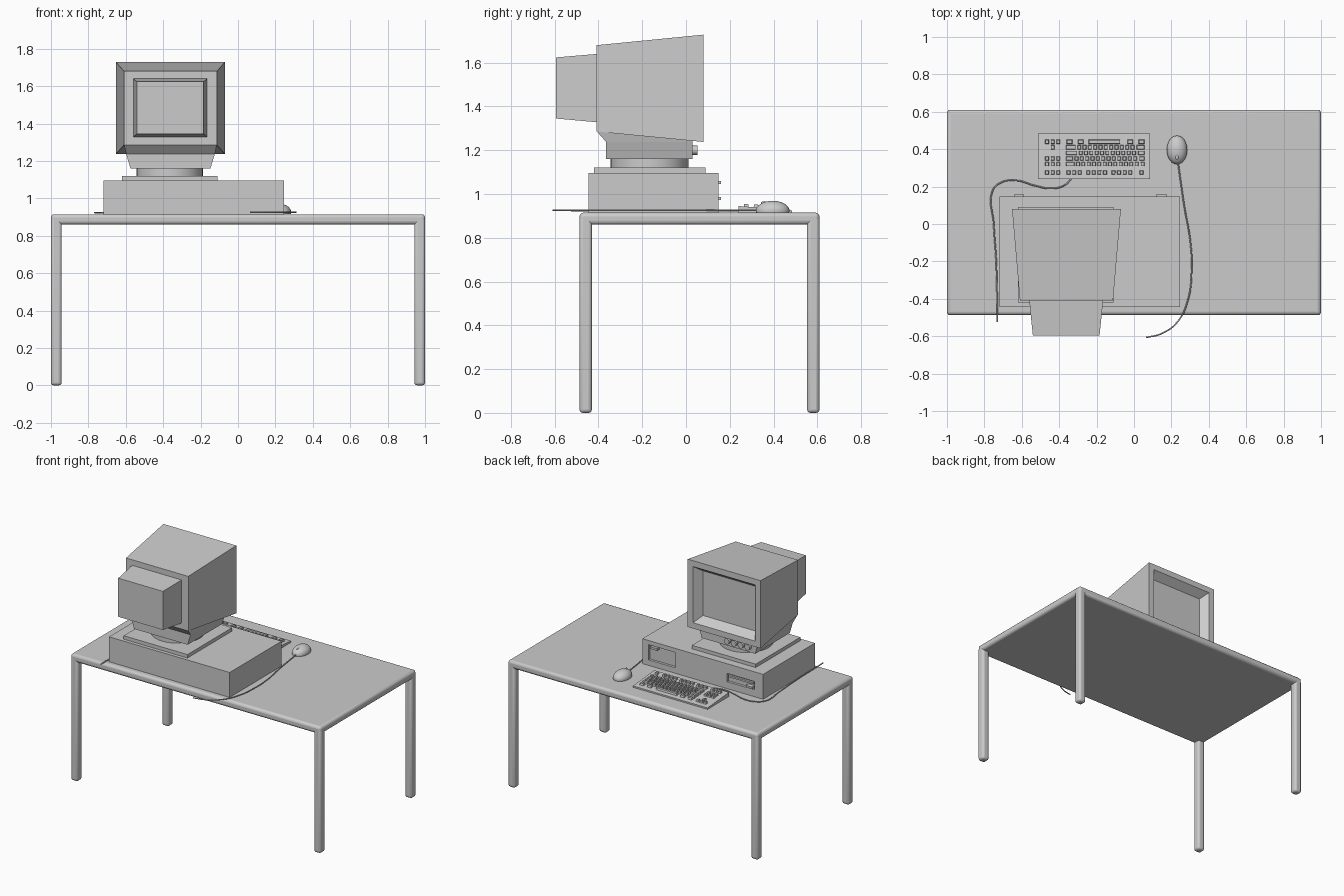
import bpy, bmesh, math
from mathutils import Vector

if "Cube" in bpy.data.objects:
    bpy.data.objects.remove(bpy.data.objects["Cube"])

def finish(name, bm, bevel=0, segs=3, smooth=False):
    bmesh.ops.recalc_face_normals(bm, faces=bm.faces)
    me = bpy.data.meshes.new(name)
    bm.to_mesh(me)
    bm.free()
    ob = bpy.data.objects.new(name, me)
    bpy.context.collection.objects.link(ob)
    if bevel:
        m = ob.modifiers.new("round", 'BEVEL')
        m.width, m.segments = bevel, segs
    if smooth:
        bpy.ops.object.select_all(action='DESELECT')
        ob.select_set(True)
        bpy.context.view_layer.objects.active = ob
        bpy.ops.object.shade_smooth_by_angle(angle=math.radians(40))
    return ob

def loft(name, rings, **kw):
    bm = bmesh.new()
    loops = [[bm.verts.new(p) for p in r] for r in rings]
    for a, b in zip(loops, loops[1:]):
        n = len(a)
        for i in range(n):
            bm.faces.new((a[i], a[(i+1) % n], b[(i+1) % n], b[i]))
    bm.faces.new(loops[0])
    bm.faces.new(loops[-1])
    return finish(name, bm, **kw)

def rect_z(x0, x1, y0, y1, z):
    return [(x0, y0, z), (x1, y0, z), (x1, y1, z), (x0, y1, z)]

def rect_y(x0, x1, z0, z1, y):
    return [(x0, y, z0), (x1, y, z0), (x1, y, z1), (x0, y, z1)]

def box(name, x0, x1, y0, y1, z0, z1, **kw):
    return loft(name, [rect_z(x0, x1, y0, y1, z0), rect_z(x0, x1, y0, y1, z1)], **kw)

def cylinder(name, c, r, h, axis='z', n=32):
    rings = []
    for d in (0, h):
        ring = []
        for i in range(n):
            a = 2*math.pi*i/n
            u, v = r*math.cos(a), r*math.sin(a)
            off = (u, v, d) if axis == 'z' else (u, d, v)
            ring.append(tuple(Vector(c) + Vector(off)))
        rings.append(ring)
    return loft(name, rings, smooth=True)

def cable(name, pts, z):
    cu = bpy.data.curves.new(name, 'CURVE')
    cu.dimensions, cu.bevel_depth, cu.bevel_resolution = '3D', 0.004, 2
    cu.use_fill_caps = True
    s = cu.splines.new('BEZIER')
    s.bezier_points.add(len(pts) - 1)
    for b, (x, y) in zip(s.bezier_points, pts):
        b.co = (x, y, z)
        b.handle_left_type = b.handle_right_type = 'AUTO'
    ob = bpy.data.objects.new(name, cu)
    bpy.context.collection.objects.link(ob)

# Desk
box("desk_top", -1, 1, -0.487, 0.61, 0.86, 0.915, bevel=0.018, smooth=True)
for sx, xs in (("left", -1), ("right", 0.943)):
    for sy, ys in (("front", -0.487), ("back", 0.553)):
        box(f"{sy}_{sx}_leg", xs, xs+0.057, ys, ys+0.057, 0, 0.9, bevel=0.016, smooth=True)

# Computer case with a wide drive bay and a floppy drive
case = box("computer_case", -0.72, 0.245, -0.445, 0.148, 0.915, 1.095)
for name, x0, x1, z0, z1 in (("bay_cutter", -0.02, 0.195, 0.955, 1.065),
                             ("floppy_cutter", -0.65, -0.43, 0.965, 1.025)):
    cut = box(name, x0, x1, 0.13, 0.2, z0, z1)
    cut.hide_render = cut.hide_viewport = True
    cut.display_type = 'WIRE'
    m = case.modifiers.new(name, 'BOOLEAN')
    m.object, m.operation, m.solver = cut, 'DIFFERENCE', 'EXACT'
box("floppy_slot_lip", -0.64, -0.44, 0.125, 0.145, 1.0, 1.012)
box("floppy_button", -0.64, -0.59, 0.125, 0.16, 0.972, 0.986)
box("bay_latch", 0.12, 0.175, 0.125, 0.16, 1.045, 1.06)

# Monitor stand
box("monitor_base", -0.62, -0.11, -0.42, 0.09, 1.095, 1.12)
cylinder("swivel_neck", (-0.365, -0.167, 1.115), 0.178, 0.05)

# Monitor: housing with recessed screen, rear tube cover and chin
loft("monitor_housing", [
    rect_y(-0.61, -0.112, 1.285, 1.68, -0.408),
    rect_y(-0.652, -0.07, 1.238, 1.728, 0.08),
    rect_y(-0.61, -0.112, 1.28, 1.686, 0.08),
    rect_y(-0.568, -0.154, 1.322, 1.645, 0.025)])
loft("tube_cover", [
    rect_y(-0.56, -0.165, 1.328, 1.64, -0.407),
    rect_y(-0.541, -0.184, 1.345, 1.624, -0.595)])
loft("monitor_chin", [
    rect_z(-0.575, -0.147, -0.365, 0.03, 1.16),
    rect_z(-0.598, -0.124, -0.365, 0.03, 1.238),
    rect_z(-0.609, -0.113, -0.407, 0.03, 1.285)])
for i in range(4):
    cylinder(f"knob_{i}", (-0.36 - 0.055*i, 0.025, 1.2), 0.021, 0.027, 'y', 16)

# Keyboard body, sloping down towards the user
def slope(y):
    return 0.945 - (y - 0.24)*0.08
x0, x1 = -0.512, 0.085
loft("keyboard_body", [[(x, 0.24, 0.915), (x, 0.485, 0.915), (x, 0.485, slope(0.485)),
                        (x, 0.24, slope(0.24))] for x in (x0, x1)])

# Keys: x centre, y centre, width
keys = []
for x in (0.04, -0.02, -0.05, -0.08, -0.11, -0.155, -0.185, -0.215, -0.245,
          -0.29, -0.32, -0.35, -0.405, -0.435, -0.465):
    keys.append((x, 0.275, 0.021))
for r, y in enumerate((0.32, 0.35, 0.38, 0.41)):
    shift = (0, 0.008, 0.014, 0.022)[r]
    keys.append((0.046 - shift/2, y, 0.021 + shift))
    n = 12 - (r > 1)
    for i in range(n):
        keys.append((0.014 - shift - 0.0285*i, y, 0.021))
    end = 0.014 - shift - 0.0285*(n - 1) - 0.018
    keys.append(((end - 0.365)/2, y, end + 0.365))
for x, w in ((0.04, 0.032), (-0.02, 0.032), (-0.158, 0.17), (-0.285, 0.032), (-0.345, 0.032)):
    keys.append((x, 0.44, w))
for x in (-0.405, -0.435, -0.465):
    keys += [(x, y, 0.021) for y in (0.32, 0.35, 0.44)]
keys.append((-0.435, 0.41, 0.021))
bm = bmesh.new()
for x, y, w in keys:
    z = slope(y)
    lo = [bm.verts.new(p) for p in rect_z(x-w/2, x+w/2, y-0.012, y+0.012, z-0.004)]
    hi = [bm.verts.new(p) for p in rect_z(x-w/2+0.003, x+w/2-0.003, y-0.009, y+0.009, z+0.013)]
    bm.faces.new(hi)
    for i in range(4):
        j = (i+1) % 4
        bm.faces.new((lo[i], lo[j], hi[j], hi[i]))
    bm.faces.new(lo[::-1])
finish("keyboard_keys", bm)

# Mouse: flattened half ellipsoid with a small button
def ellipsoid(name, c, r):
    bm = bmesh.new()
    bmesh.ops.create_uvsphere(bm, u_segments=24, v_segments=16, radius=1)
    for v in bm.verts:
        v.co = Vector((c[0]+v.co.x*r[0], c[1]+v.co.y*r[1], c[2]+max(v.co.z, -0.15)*r[2]))
    finish(name, bm, smooth=True)
ellipsoid("mouse_body", (0.23, 0.396, 0.923), (0.055, 0.077, 0.046))
ellipsoid("mouse_button", (0.23, 0.358, 0.959), (0.008, 0.016, 0.008))

# Cables
cable("mouse_cable", [(0.235, 0.33), (0.268, 0.1), (0.302, -0.1), (0.308, -0.25), (0.29, -0.4),
                      (0.235, -0.52), (0.15, -0.585), (0.065, -0.607)], 0.926)
cable("keyboard_cable", [(-0.333, 0.245), (-0.37, 0.208), (-0.44, 0.19), (-0.53, 0.205), (-0.63, 0.233),
                         (-0.71, 0.222), (-0.755, 0.18), (-0.75, 0), (-0.737, -0.2), (-0.73, -0.525)], 0.924)
